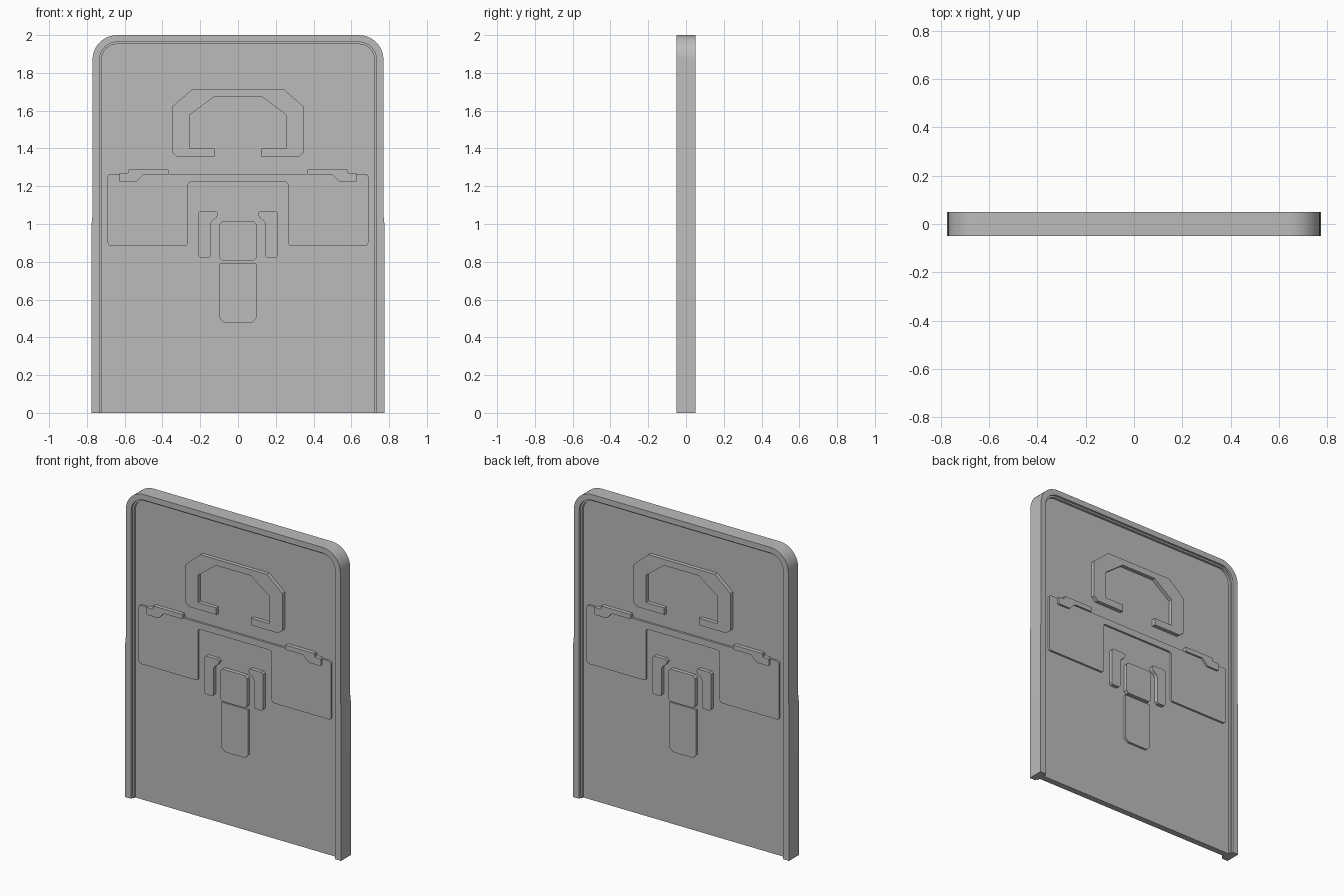
import bpy, bmesh, math

cube = bpy.data.objects.get("Cube")
if cube:
    bpy.data.objects.remove(cube, do_unlink=True)

grey = bpy.data.materials.new("plain grey")
grey.use_nodes = True
grey.diffuse_color = (0.5, 0.5, 0.5, 1)
grey.node_tree.nodes["Principled BSDF"].inputs["Base Color"].default_value = (0.5, 0.5, 0.5, 1)

HALF_WIDTH, HEIGHT, CORNER = 0.77, 2.0, 0.13
PANEL_Y = 0.02


def finish(name, bm, smooth=False):
    bmesh.ops.recalc_face_normals(bm, faces=bm.faces)
    mesh = bpy.data.meshes.new(name)
    bm.to_mesh(mesh)
    bm.free()
    mesh.materials.append(grey)
    obj = bpy.data.objects.new(name, mesh)
    bpy.context.collection.objects.link(obj)
    if smooth:
        bpy.ops.object.select_all(action='DESELECT')
        obj.select_set(True)
        bpy.context.view_layer.objects.active = obj
        bpy.ops.object.shade_smooth_by_angle(angle=math.radians(30))
    return obj


def slab(name, points, half_depth, trim=0.0, segments=1):
    """Prism through the panel, raised equally on front and back."""
    bm = bmesh.new()
    face = bm.faces.new([bm.verts.new((x, -half_depth, z)) for x, z in points])
    if trim:
        bmesh.ops.bevel(bm, geom=list(bm.verts), offset=trim, segments=segments,
                        profile=0.5, affect='VERTICES')
    out = bmesh.ops.extrude_face_region(bm, geom=list(bm.faces))
    moved = [v for v in out["geom"] if isinstance(v, bmesh.types.BMVert)]
    bmesh.ops.translate(bm, verts=moved, vec=(0, 2 * half_depth, 0))
    return finish(name, bm)


def mirrored(points):
    """Close a left half outline with its mirror image."""
    return points + [(-x, z) for x, z in reversed(points)]


def pair(name, points, half_depth, trim=0.0):
    for side, sign in (("right", 1), ("left", -1)):
        slab(side + "_" + name, [(sign * x, z) for x, z in points], half_depth, trim)


def arch(inset, flare=0.0):
    """Open arch outline with rounded top corners."""
    w, r = HALF_WIDTH - inset, CORNER - inset
    half = [(-w - flare, 0), (-w - flare, 1.0), (-w, 1.05)]
    for i in range(11):
        a = math.pi / 2 * i / 10
        half.append((-w + r - r * math.cos(a), HEIGHT - CORNER + r * math.sin(a)))
    return mirrored(half)


# Rim swept around the sides and top, with a stepped inner lip
front_profile = [(0, 0.05), (0.037, 0.05), (0.037, 0.036), (0.048, 0.036), (0.048, 0.015)]
profile = [(i, -y) for i, y in front_profile] + [(i, y) for i, y in reversed(front_profile)]
bm = bmesh.new()
loops = []
for inset, y in profile:
    outline = arch(inset, 0.005 if inset == 0 else 0)
    loops.append([bm.verts.new((x, y, z)) for x, z in outline])
for a, b in zip(loops, loops[1:] + loops[:1]):
    for i in range(len(a) - 1):
        bm.faces.new((a[i], a[i + 1], b[i + 1], b[i]))
for end in (0, -1):
    bm.faces.new([loop[end] for loop in loops])
finish("rim", bm, smooth=True)

# Flat board
slab("board", arch(0.046), PANEL_Y)

# Upper open ring with chamfered shoulders
pair("ring_half", [(0, 1.715), (-0.24, 1.715), (-0.35, 1.62), (-0.35, 1.38), (-0.32, 1.355),
                   (-0.125, 1.355), (-0.125, 1.4), (-0.257, 1.4), (-0.257, 1.577),
                   (-0.125, 1.675), (0, 1.675)], PANEL_Y + 0.025)

# Wide plate with a notch in its lower middle
slab("wide_plate", mirrored([(-0.265, 1.222), (-0.265, 0.885), (-0.69, 0.885), (-0.69, 1.265)]),
     PANEL_Y + 0.013, 0.015, 3)

# Clips over the upper corners of the wide plate
pair("clip", [(-0.627, 1.222), (-0.627, 1.27), (-0.58, 1.27), (-0.58, 1.292), (-0.368, 1.292),
              (-0.368, 1.262), (-0.5, 1.262), (-0.54, 1.222)], PANEL_Y + 0.025, 0.004)

# Hooked bars beside the centre block
pair("hooked_bar", [(-0.21, 0.82), (-0.21, 1.068), (-0.106, 1.068), (-0.106, 1.04),
                    (-0.145, 1.01), (-0.145, 0.82)], PANEL_Y + 0.025, 0.01)

# Centre block and the tongue below it
slab("centre_block", mirrored([(-0.097, 0.805), (-0.097, 1.015)]), PANEL_Y + 0.025, 0.016)
slab("tongue", mirrored([(-0.097, 0.793), (-0.097, 0.5), (-0.072, 0.475)]), PANEL_Y + 0.014, 0.004)
